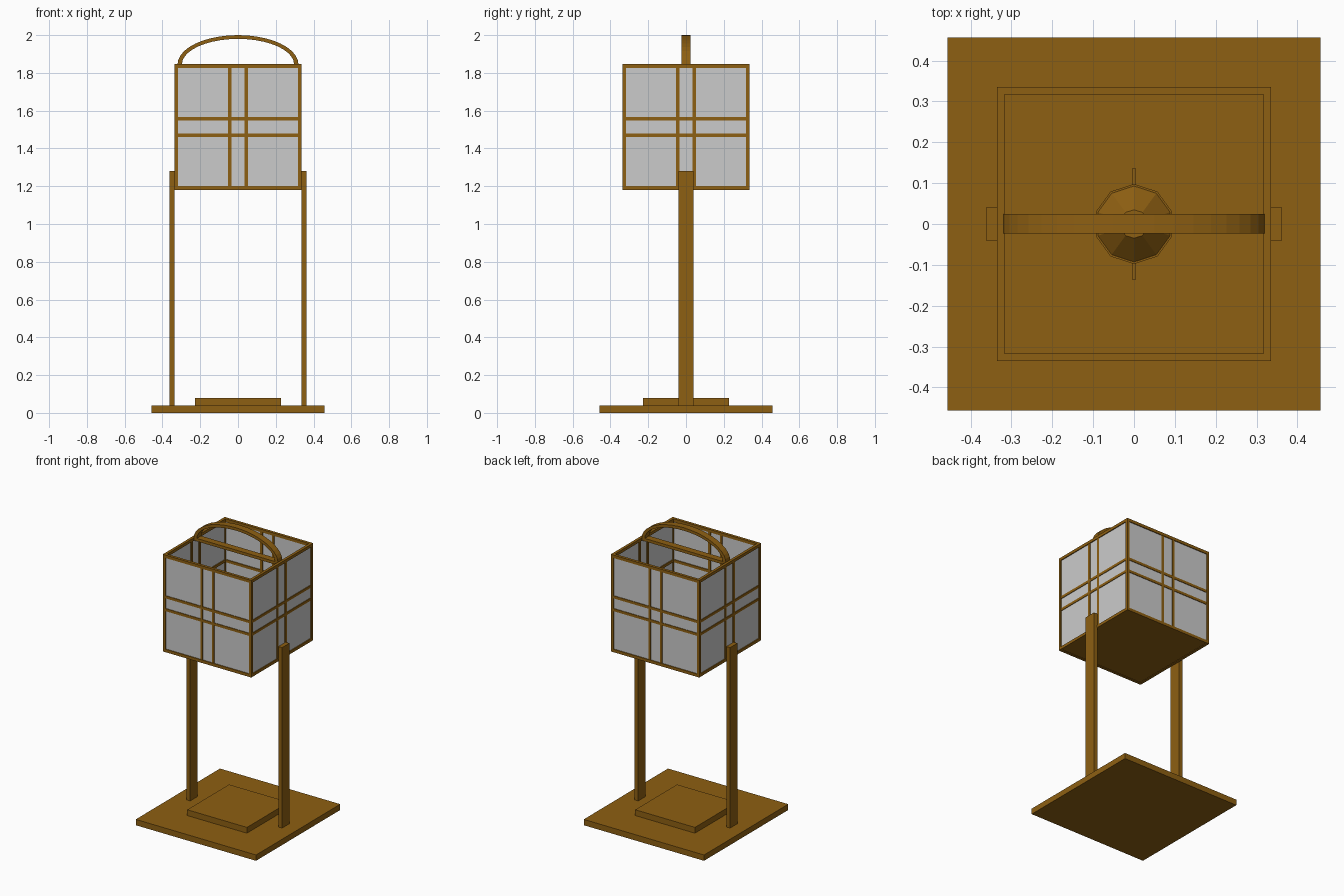
import bpy, bmesh
from math import sin, cos, pi
from mathutils import Matrix, Vector

if "Cube" in bpy.data.objects:
    bpy.data.objects.remove(bpy.data.objects["Cube"])

wood = bpy.data.materials.new("wood")
wood.diffuse_color = (0.27, 0.115, 0.006, 1)
wood.use_nodes = True
wood.node_tree.nodes["Principled BSDF"].inputs["Base Color"].default_value = wood.diffuse_color


def make(name, bm, mat=wood):
    bmesh.ops.recalc_face_normals(bm, faces=bm.faces)
    mesh = bpy.data.meshes.new(name)
    bm.to_mesh(mesh)
    bm.free()
    ob = bpy.data.objects.new(name, mesh)
    bpy.context.collection.objects.link(ob)
    if mat:
        mesh.materials.append(mat)
    return ob


def add_box(bm, x0, x1, y0, y1, z0, z1, turn=0):
    m = (Matrix.Rotation(turn, 4, 'Z')
         @ Matrix.Translation(((x0 + x1) / 2, (y0 + y1) / 2, (z0 + z1) / 2))
         @ Matrix.Diagonal((x1 - x0, y1 - y0, z1 - z0, 1)))
    bmesh.ops.create_cube(bm, size=1, matrix=m)


def box(name, *dims, mat=wood):
    bm = bmesh.new()
    add_box(bm, *dims)
    return make(name, bm, mat)


# Stepped base
box("base_plate", -0.457, 0.457, -0.457, 0.457, 0, 0.04)
box("base_step", -0.227, 0.227, -0.227, 0.227, 0.04, 0.08)

# Two side legs
for side, x in (("left", -0.349), ("right", 0.349)):
    box(side + "_leg", x - 0.014, x + 0.014, -0.04, 0.04, 0.04, 1.28)

# Lantern box: outer half width, inner half width, bottom and top
R, I, B, T = 0.336, 0.317, 1.18, 1.847
mid = (B + T) / 2
box("lantern_floor", -I, I, -I, I, B + 0.003, B + 0.02)

# Corner posts
bm = bmesh.new()
for i in range(4):
    add_box(bm, I, R, I, R, B, T, i * pi / 2)
make("corner_posts", bm)

# Rails, lattice bars and paper panel, repeated on the four sides
for i, side in enumerate(("front", "right", "back", "left")):
    turn = i * pi / 2
    bm = bmesh.new()
    for z in (B + 0.01, T - 0.01):
        add_box(bm, -I, I, -R, -I, z - 0.01, z + 0.01, turn)
    for d in (-0.044, 0.044):
        add_box(bm, d - 0.009, d + 0.009, -R + 0.002, -I, B + 0.02, T - 0.02, turn)
        add_box(bm, -I, I, -R + 0.002, -I, mid + d - 0.009, mid + d + 0.009, turn)
    make(side + "_lattice", bm)
    bm = bmesh.new()
    add_box(bm, -I, I, -0.33, -0.323, B + 0.02, T - 0.02, turn)
    make(side + "_paper", bm, None)

# Crossbar and arched handle
box("top_crossbar", -I, I, -0.023, 0.023, T - 0.02, T)
bm = bmesh.new()
N = 20
rings = []
for k in range(N + 1):
    a = pi * k / N
    rings.append([bm.verts.new((rx * cos(a), y, T - 0.002 + rz * sin(a)))
                  for rx, rz, y in ((0.32, 0.155, -0.023), (0.32, 0.155, 0.024),
                                    (0.297, 0.135, 0.024), (0.297, 0.135, -0.023))])
for p, q in zip(rings, rings[1:]):
    for j in range(4):
        bm.faces.new((p[j], p[j - 1], q[j - 1], q[j]))
bm.faces.new(rings[0])
bm.faces.new(rings[-1])
make("arched_handle", bm)

# Ten-sided oil pot standing on the lantern floor
bm = bmesh.new()
floor = B + 0.02
profile = [(0.07, 0), (0.098, 0.05), (0.098, 0.065), (0.093, 0.065), (0.035, 0.12)]
rings = [[bm.verts.new((r * sin(2 * pi * k / 10), r * cos(2 * pi * k / 10), floor + z))
          for k in range(10)] for r, z in profile]
for p, q in zip(rings, rings[1:]):
    for k in range(10):
        bm.faces.new((p[k - 1], p[k], q[k], q[k - 1]))
bm.faces.new(rings[0])
bm.faces.new(rings[-1])
make("oil_pot", bm)

# Small lugs on the pot
bm = bmesh.new()
for turn in (0, pi):
    add_box(bm, -0.004, 0.004, 0.09, 0.137, floor + 0.045, floor + 0.06, turn)
make("pot_lugs", bm)
